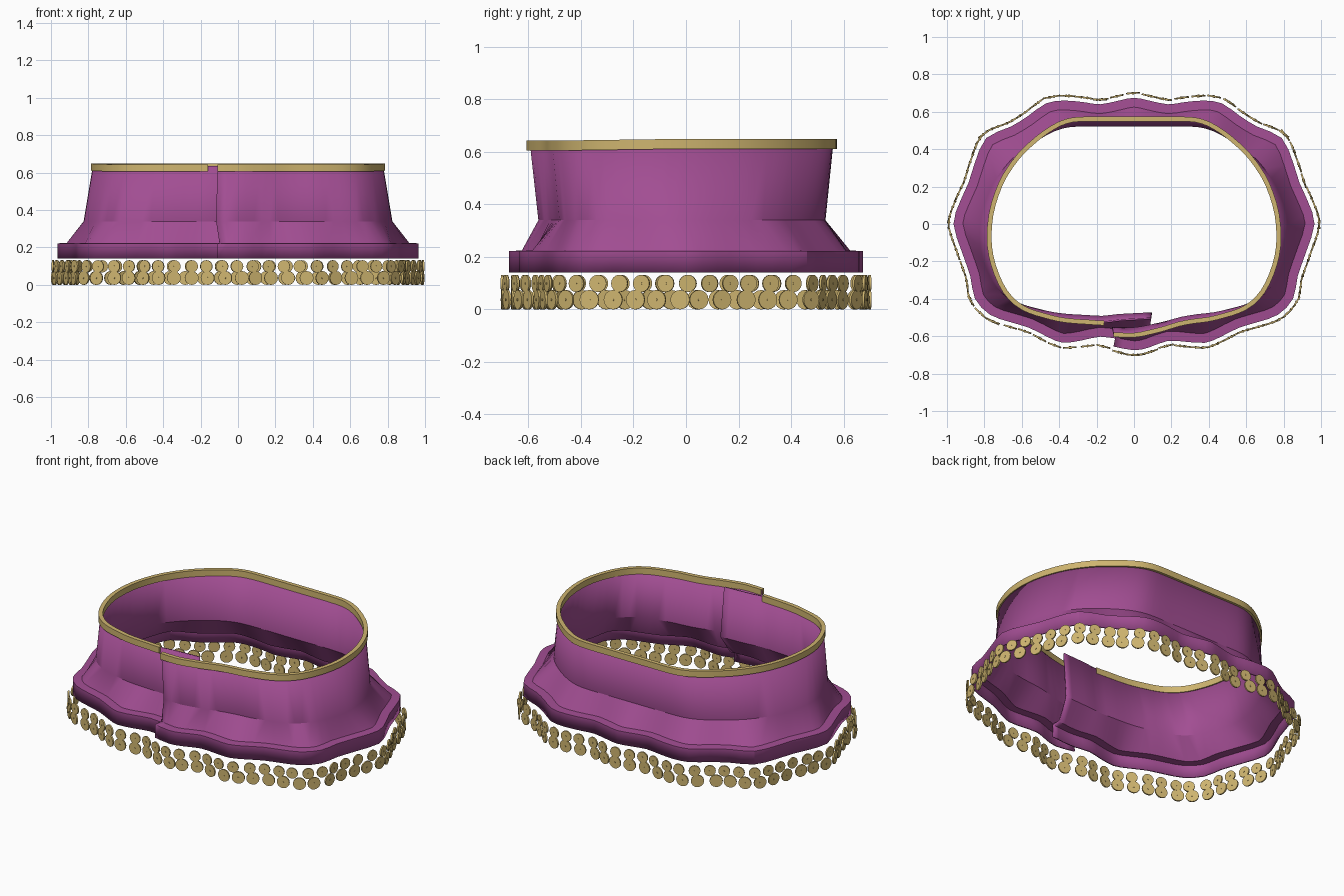
import bpy, bmesh, math, random
from mathutils import Vector, Matrix

if "Cube" in bpy.data.objects:
    bpy.data.objects.remove(bpy.data.objects["Cube"])

random.seed(4)


def material(name, rgb):
    m = bpy.data.materials.new(name)
    m.diffuse_color = (*rgb, 1)
    m.use_nodes = True
    m.node_tree.nodes["Principled BSDF"].inputs["Base Color"].default_value = m.diffuse_color
    return m


PURPLE = material("purple cloth", (0.36, 0.075, 0.29))
GOLD = material("gold", (0.62, 0.46, 0.16))

# Half outlines seen from above, from front centre round the right side to back centre
TOP = [(0, -.555), (.08, -.55), (.16, -.545), (.24, -.53), (.32, -.52), (.4, -.51), (.48, -.49),
       (.56, -.465), (.63, -.425), (.69, -.36), (.735, -.27), (.765, -.17), (.775, -.07),
       (.765, .05), (.735, .16), (.69, .26), (.62, .36), (.55, .43), (.475, .49), (.4, .535),
       (.33, .557), (.25, .562), (.17, .562), (.08, .562), (0, .562)]
HEM = [(0, -.675), (.08, -.66), (.18, -.625), (.28, -.63), (.38, -.635), (.46, -.605), (.56, -.555),
       (.66, -.525), (.77, -.485), (.85, -.40), (.875, -.28), (.92, -.15), (.965, 0),
       (.93, .12), (.885, .22), (.85, .33), (.79, .46), (.66, .52), (.57, .575), (.47, .645),
       (.37, .66), (.26, .65), (.18, .64), (.08, .66), (0, .675)]
LAP = [.04, .03, .015, .005]   # how far the overlapping front ends part at the waist


def wrap(half, end_right, end_left, right_lap, left_lap):
    """Full open path: outer right flap, round the back, to the inner left flap."""
    r = [(x, y - (LAP[i] * right_lap if i < 4 else 0)) for i, (x, y) in enumerate(half)]
    l = [(-x, y + (LAP[i] * left_lap if i < 4 else 0)) for i, (x, y) in enumerate(half)]
    return [Vector(p) for p in [end_right] + r + l[-2::-1] + [end_left]]


def smooth(pts, closed=False, n=2):
    """Catmull-Rom refinement."""
    out, c = [], len(pts)
    for i in range(c if closed else c - 1):
        get = (lambda k: pts[k % c]) if closed else (lambda k: pts[min(max(k, 0), c - 1)])
        a, b, d, e = get(i - 1), get(i), get(i + 1), get(i + 2)
        for s in range(n):
            t = s / n
            out.append(.5 * (2 * b + (d - a) * t + (2 * a - 5 * b + 4 * d - e) * t * t
                             + (3 * b - a - 3 * d + e) * t ** 3))
    return out if closed else out + [pts[-1]]


def offset(pts, dist, closed=False):
    out, c = [], len(pts)
    for i, p in enumerate(pts):
        a = pts[i - 1] if closed or i else p
        b = pts[(i + 1) % c] if closed or i < c - 1 else p
        t = (b - a).normalized()
        out.append(p + Vector((t.y, -t.x)) * dist)
    return out


def finish(bm, name, mat, angle=30):
    me = bpy.data.meshes.new(name)
    bm.to_mesh(me)
    bm.free()
    ob = bpy.data.objects.new(name, me)
    bpy.context.collection.objects.link(ob)
    me.materials.append(mat)
    bpy.ops.object.select_all(action='DESELECT')
    ob.select_set(True)
    bpy.context.view_layer.objects.active = ob
    bpy.ops.object.shade_smooth_by_angle(angle=math.radians(angle))
    return ob


def loft(rows, name, mat, closed_section=False):
    """Skin between rows of 3D points, listed from bottom to top."""
    bm = bmesh.new()
    v = [[bm.verts.new(p) for p in row] for row in rows]
    c = len(rows)
    for j in range(c if closed_section else c - 1):
        lo, hi = v[j], v[(j + 1) % c]
        for i in range(len(lo) - 1):
            bm.faces.new((lo[i], lo[i + 1], hi[i + 1], hi[i]))
    if closed_section:
        bm.faces.new([r[0] for r in v])
        bm.faces.new([r[-1] for r in v][::-1])
        bmesh.ops.recalc_face_normals(bm, faces=bm.faces)
    return finish(bm, name, mat)


def at(pts, z):
    return [Vector((p.x, p.y, z)) for p in pts]


def rim(pts, z):   # the waist edge dips slightly at the front
    return [Vector((p.x, p.y, z - .007 * min(max(-p.y / .5, 0), 1))) for p in pts]


# Skirt cloth: waist, flare, ledge and wavy hem band
top = smooth(wrap(TOP, (-.11, -.592), (.09, -.51), 1, 1))
hem = smooth(wrap(HEM, (-.11, -.655), (.09, -.605), 0, 1.5))
mid = [Vector((p.x * 1.065, p.y * .945)) for p in top]
flare = offset(hem, -.05)
skirt = loft([at(hem, .14), at(hem, .222), at(flare, .225), at(mid, .34), rim(top, .642)],
             "skirt_cloth", PURPLE)
sol = skirt.modifiers.new("thickness", 'SOLIDIFY')
sol.thickness = .01
sol.offset = -1

# Gold waistband trim, stopping where the inner flap begins
band = [p for i, p in enumerate(top) if i < len(top) - 6]
outer, inner = offset(band, .012), offset(band, -.013)
loft([rim(outer, .612), rim(outer, .65), rim(inner, .65), rim(inner, .612)],
     "waist_trim", GOLD, True)

# Two rows of hanging coins following the wavy hem
ring = [Vector(p) for p in HEM] + [Vector((-x, y)) for x, y in HEM[-2:0:-1]]
ring = offset(smooth(ring, True, 4), .025, True)
lengths = [(ring[(i + 1) % len(ring)] - p).length for i, p in enumerate(ring)]
total = sum(lengths)


def along(d):
    d %= total
    for i, s in enumerate(lengths):
        if d <= s:
            a, b = ring[i], ring[(i + 1) % len(ring)]
            return a.lerp(b, d / s), (b - a).normalized()
        d -= s
    return ring[0], (ring[1] - ring[0]).normalized()


def coin_row(name, z, radius, count, shift):
    bm = bmesh.new()
    for k in range(count):
        d = (k + shift + random.uniform(-.1, .1)) * total / count
        p, t = along(d)
        n = Vector((t.y, -t.x, 0))
        rot = n.to_track_quat('Z', 'Y').to_matrix().to_4x4()
        m = Matrix.Translation((p.x, p.y, z)) @ rot
        # coin disc, then its small centre stud
        for r, depth, seg in ((radius, .009, 16), (radius * .13, .014, 8)):
            bmesh.ops.create_cone(bm, cap_ends=True, segments=seg, radius1=r, radius2=r,
                                  depth=depth, matrix=m)
    finish(bm, name, GOLD)


coin_row("upper_coins", .099, .033, 64, 0)
coin_row("lower_coins", .037, .037, 62, .15)
